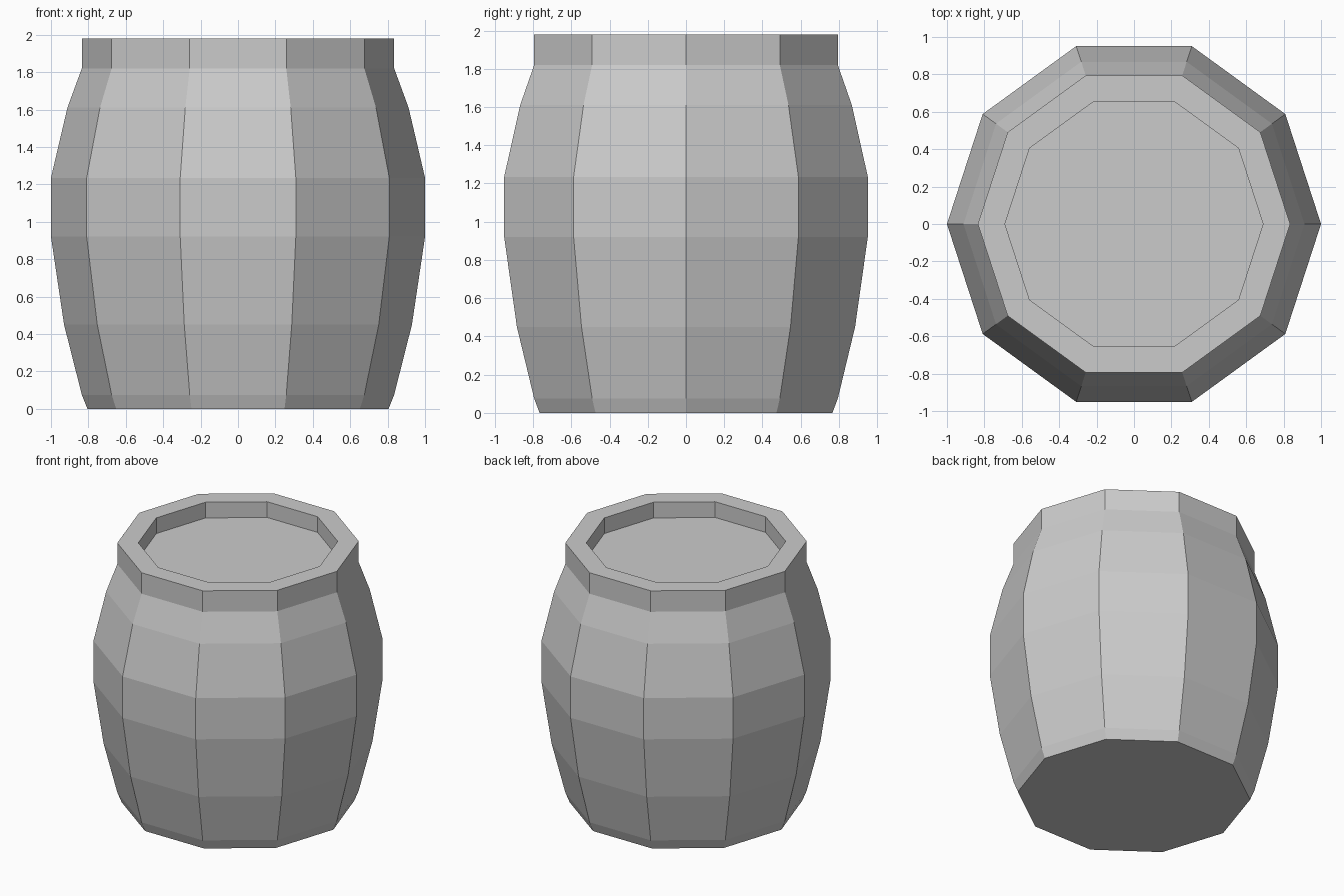
import bpy, bmesh
from math import cos, sin, tau

if "Cube" in bpy.data.objects:
    bpy.data.objects.remove(bpy.data.objects["Cube"])

SIDES = 10


def lathe(name, profile):
    """Revolve a (radius, z) profile into a closed, flat-faced solid."""
    bm = bmesh.new()
    rings = [[bm.verts.new((r * cos(tau * i / SIDES), r * sin(tau * i / SIDES), z))
              for i in range(SIDES)] for r, z in profile]
    for low, high in zip(rings, rings[1:]):
        for i in range(SIDES):
            j = (i + 1) % SIDES
            bm.faces.new((low[i], low[j], high[j], high[i]))
    bm.faces.new(rings[0][::-1])
    bm.faces.new(rings[-1])
    mesh = bpy.data.meshes.new(name)
    bm.to_mesh(mesh)
    bm.free()
    obj = bpy.data.objects.new(name, mesh)
    bpy.context.collection.objects.link(obj)
    return obj


# Barrel: bulging staves, upright collar, flat rim and recessed lid
lathe("barrel", [
    (0.805, 0.0), (0.835, 0.075), (0.93, 0.45), (1.0, 0.92),
    (1.0, 1.235), (0.912, 1.61), (0.835, 1.82), (0.835, 1.98),
    (0.69, 1.98), (0.69, 1.86),
])
